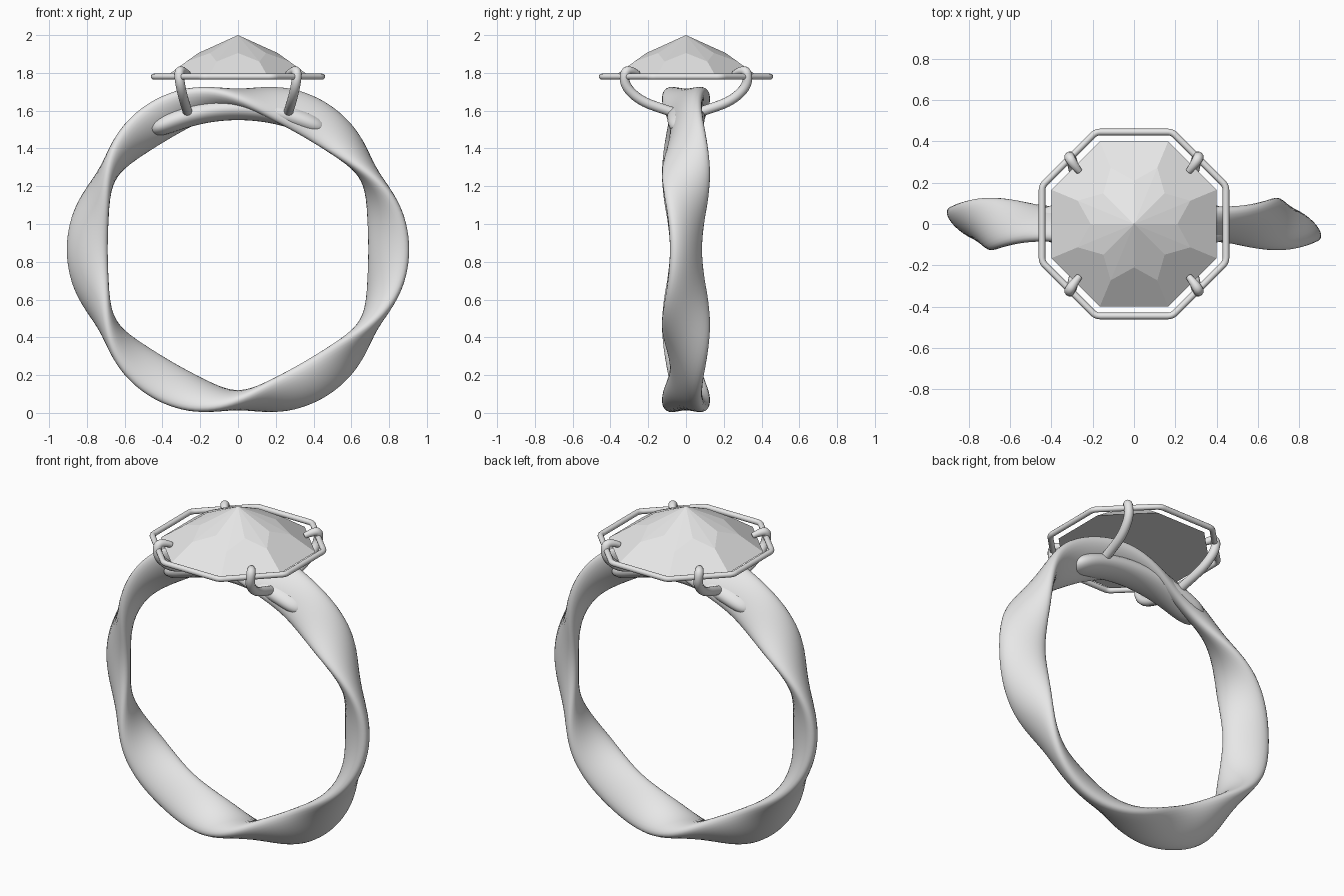
import bpy, bmesh
from math import sin, cos, pi, radians, tau
from mathutils import Vector

cube = bpy.data.objects.get("Cube")
if cube:
    bpy.data.objects.remove(cube)

metal = bpy.data.materials.new("light_grey")
metal.use_nodes = True
grey = (0.8, 0.8, 0.8, 1)
metal.diffuse_color = grey
metal.node_tree.nodes["Principled BSDF"].inputs["Base Color"].default_value = grey

CENTRE_Z = 0.865


def finish(bm, name, smooth=True):
    bmesh.ops.recalc_face_normals(bm, faces=bm.faces)
    mesh = bpy.data.meshes.new(name)
    bm.to_mesh(mesh)
    bm.free()
    obj = bpy.data.objects.new(name, mesh)
    bpy.context.collection.objects.link(obj)
    mesh.materials.append(metal)
    for p in mesh.polygons:
        p.use_smooth = smooth
    return obj


def loft(rings, name, closed):
    """Skin a list of point rings; cap the ends when open."""
    bm = bmesh.new()
    loops = [[bm.verts.new(p) for p in ring] for ring in rings]
    n = len(loops[0])
    for i in range(len(loops) if closed else len(loops) - 1):
        a, b = loops[i], loops[(i + 1) % len(loops)]
        for j in range(n):
            k = (j + 1) % n
            bm.faces.new((a[j], a[k], b[k], b[j]))
    if not closed:
        bm.faces.new(loops[0])
        bm.faces.new(loops[-1])
    return finish(bm, name)


def hoop_section(theta, radius, long, short, tilt, sides=28):
    """Ellipse across the hoop; tilt turns its long axis from axial to radial."""
    ring = []
    for j in range(sides):
        a = tau * j / sides
        u, v = long * cos(a), short * sin(a)
        dr = u * sin(tilt) + v * cos(tilt)
        y = u * cos(tilt) - v * sin(tilt)
        r = radius + dr
        ring.append((r * cos(theta), y, CENTRE_Z + r * sin(theta)))
    return ring


# Wavy band: the section rocks to and fro three times around the hoop
STEPS = 168
band = []
for i in range(STEPS):
    t = tau * i / STEPS
    band.append(hoop_section(t, 0.798, 0.127, 0.054, radians(-55) * cos(3 * t)))
loft(band, "band", True)

# Rounded bar reinforcing the band below the stone
bar = []
for i in range(41):
    s = -1 + 2 * i / 40
    k = max(0.03, 1 - abs(s) ** 10) ** 0.5
    t = pi / 2 + radians(37) * s
    bar.append(hoop_section(t, 0.745 + 0.035 * s * s, 0.1 * k, 0.06 * k, 0))
loft(bar, "support_bar", False)


# Faceted stone: octagon girdle, star of sixteen points, apex
def polar(r, step, z):
    a = step * pi / 8
    return (r * cos(a), r * sin(a), z)


bm = bmesh.new()
girdle = [bm.verts.new(polar(0.433, 2 * i + 1, 1.768)) for i in range(8)]
corner = [bm.verts.new(polar(0.295, 2 * i + 1, 1.86)) for i in range(8)]
middle = [bm.verts.new(polar(0.21, 2 * i, 1.905)) for i in range(8)]
apex = bm.verts.new((0, 0, 2))
for i in range(8):
    bm.faces.new((girdle[i - 1], girdle[i], corner[i], middle[i], corner[i - 1]))
    bm.faces.new((corner[i - 1], middle[i], apex))
    bm.faces.new((middle[i], corner[i], apex))
bm.faces.new(girdle)
finish(bm, "gemstone", False)


def wire(name, points, radius, cyclic=False, radii=None):
    curve = bpy.data.curves.new(name, "CURVE")
    curve.dimensions = "3D"
    curve.bevel_depth = radius
    curve.bevel_resolution = 4
    curve.resolution_u = 8
    curve.use_fill_caps = True
    sp = curve.splines.new("NURBS")
    sp.points.add(len(points) - 1)
    for i, p in enumerate(points):
        sp.points[i].co = (*p, 1)
        sp.points[i].radius = radii[i] if radii else 1
    sp.order_u = 3
    sp.use_cyclic_u = cyclic
    sp.use_endpoint_u = not cyclic
    curve.materials.append(metal)
    obj = bpy.data.objects.new(name, curve)
    bpy.context.collection.objects.link(obj)
    return obj


# Wire frame around the stone, with tight rounded corners
frame = [Vector(polar(0.482, 2 * i + 1, 1.78)) for i in range(8)]
path = []
for i in range(8):
    a, b = frame[i - 1], frame[i]
    path += [a.lerp(b, f) for f in (0, 0.12, 0.5, 0.88)]
wire("stone_frame", path, 0.016, True)

# Four prongs rising from the band and hooking over the frame
prong = [(0.265, 0.05, 1.585), (0.27, 0.11, 1.605), (0.285, 0.24, 1.65),
         (0.305, 0.325, 1.73), (0.315, 0.325, 1.81), (0.29, 0.285, 1.812),
         (0.265, 0.255, 1.795)]
thick = [1, 1, 1, 1, 1, 0.85, 0.6]
for sx, side in ((1, "left"), (-1, "right")):
    for sy, end in ((-1, "front"), (1, "back")):
        pts = [(sx * x, sy * y, z) for x, y, z in prong]
        wire(f"prong_{end}_{side}", pts, 0.026, False, thick)
